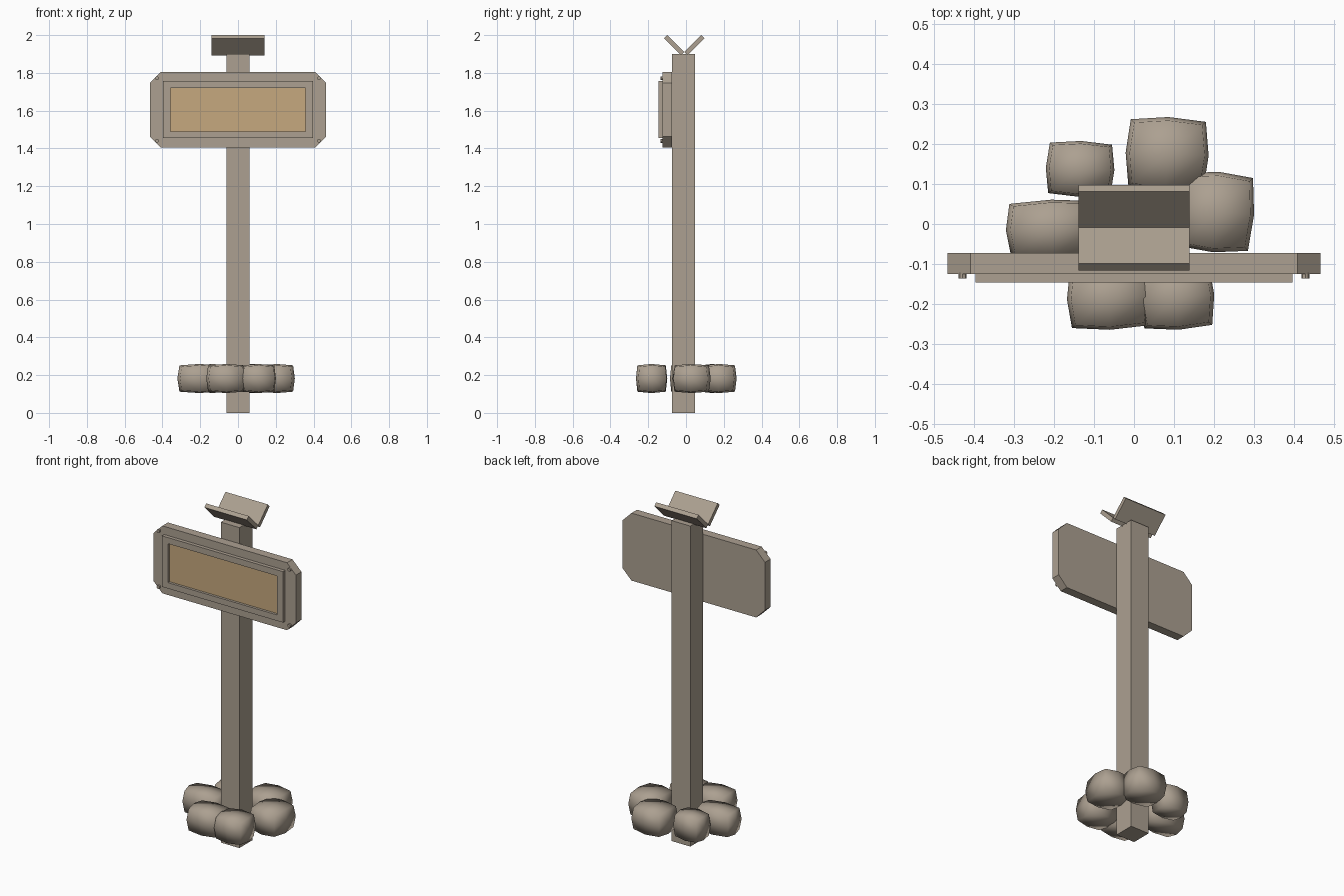
import bpy, bmesh, math
from mathutils import Matrix, Vector

if "Cube" in bpy.data.objects:
    bpy.data.objects.remove(bpy.data.objects["Cube"])


def material(name, rgb):
    m = bpy.data.materials.new(name)
    m.diffuse_color = (*rgb, 1)
    m.use_nodes = True
    m.node_tree.nodes["Principled BSDF"].inputs["Base Color"].default_value = m.diffuse_color
    return m


WOOD = material("weathered grey brown", (0.413, 0.352, 0.283))
TAN = material("tan panel", (0.565, 0.397, 0.209))


def finish(name, bm, mat=WOOD):
    bmesh.ops.recalc_face_normals(bm, faces=bm.faces)
    mesh = bpy.data.meshes.new(name)
    bm.to_mesh(mesh)
    bm.free()
    mesh.materials.append(mat)
    ob = bpy.data.objects.new(name, mesh)
    bpy.context.collection.objects.link(ob)
    return ob


def box(name, x0, x1, y0, y1, z0, z1, mat=WOOD):
    bm = bmesh.new()
    bmesh.ops.create_cube(bm, size=1)
    bm.transform(Matrix.Translation(((x0 + x1) / 2, (y0 + y1) / 2, (z0 + z1) / 2))
                 @ Matrix.Diagonal((x1 - x0, y1 - y0, z1 - z0, 1)))
    return finish(name, bm, mat)


def extrude(name, points, vec, mat=WOOD):
    bm = bmesh.new()
    face = bm.faces.new([bm.verts.new(p) for p in points])
    out = bmesh.ops.extrude_face_region(bm, geom=[face], use_keep_orig=True)
    bmesh.ops.translate(bm, vec=vec, verts=[v for v in out["geom"] if isinstance(v, bmesh.types.BMVert)])
    return finish(name, bm, mat)


# Square post
box("post", -0.062, 0.06, -0.073, 0.048, 0, 1.9)

# Sign board with clipped corners
ZC, W, H, CX, CZ = 1.605, 0.467, 0.2, 0.058, 0.058
corner = [(W, H - CZ), (W - CX, H)]
quarter = corner + [(-x, z) for x, z in reversed(corner)]
outline = quarter + [(-x, -z) for x, z in quarter]
extrude("sign_board", [(x, -0.073, ZC + z) for x, z in outline], (0, -0.052, 0))

# Raised frame around the recessed panel
FX, PX, F0, F1, P0, P1 = 0.397, 0.358, 1.455, 1.757, 1.49, 1.721
bm = bmesh.new()
rings = []
for y in (-0.125, -0.146):
    for hx, z0, z1 in ((FX, F0, F1), (PX, P0, P1)):
        rings.append([bm.verts.new((x, y, z)) for x, z in ((-hx, z0), (hx, z0), (hx, z1), (-hx, z1))])
for a, b in ((0, 1), (2, 3), (0, 2), (1, 3)):
    for i in range(4):
        j = (i + 1) % 4
        bm.faces.new((rings[a][i], rings[a][j], rings[b][j], rings[b][i]))
finish("sign_frame", bm)
box("sign_panel", -PX, PX, -0.131, -0.124, P0, P1, TAN)

# Corner screws
for sx in (-1, 1):
    for z in (1.44, 1.772):
        bm = bmesh.new()
        bmesh.ops.create_cone(bm, cap_ends=True, segments=8, radius1=0.01, radius2=0.01, depth=0.014)
        bm.transform(Matrix.Translation((sx * 0.429, -0.129, z)) @ Matrix.Rotation(math.pi / 2, 4, 'X'))
        finish("screw", bm)

# V-shaped cap made of two tilted plates
for s, name in ((-1, "cap_plate_front"), (1, "cap_plate_back")):
    profile = [(0.0, 1.91), (0.09, 2.0), (0.107, 1.983), (0.017, 1.893)]
    extrude(name, [(-0.139, -0.009 + s * y, z) for y, z in profile], (0.278, 0, 0))

# Rounded stones around the foot: x, y, half width, half depth, turn in degrees
STONES = [(-0.135, 0.138, 0.086, 0.07, -2), (0.083, 0.175, 0.104, 0.093, -2),
          (0.205, 0.03, 0.096, 0.101, -4), (-0.205, -0.012, 0.116, 0.073, 2),
          (-0.063, -0.185, 0.105, 0.08, 2), (0.107, -0.182, 0.094, 0.083, 3)]
SHRINK = {1: 1.0, 2: 0.905, 3: 0.82}
for x, y, hx, hy, turn in STONES:
    bm = bmesh.new()
    bmesh.ops.create_cube(bm, size=2)
    bmesh.ops.subdivide_edges(bm, edges=bm.edges[:], cuts=1, use_grid_fill=True)
    for v in bm.verts:
        v.co *= SHRINK[sum(abs(c) > 0.5 for c in v.co)]
    for f in bm.faces:
        f.smooth = True
    bm.transform(Matrix.Translation((x, y, 0.182)) @ Matrix.Rotation(math.radians(turn), 4, 'Z')
                 @ Matrix.Diagonal((hx, hy, 0.077, 1)))
    finish("stone", bm)
